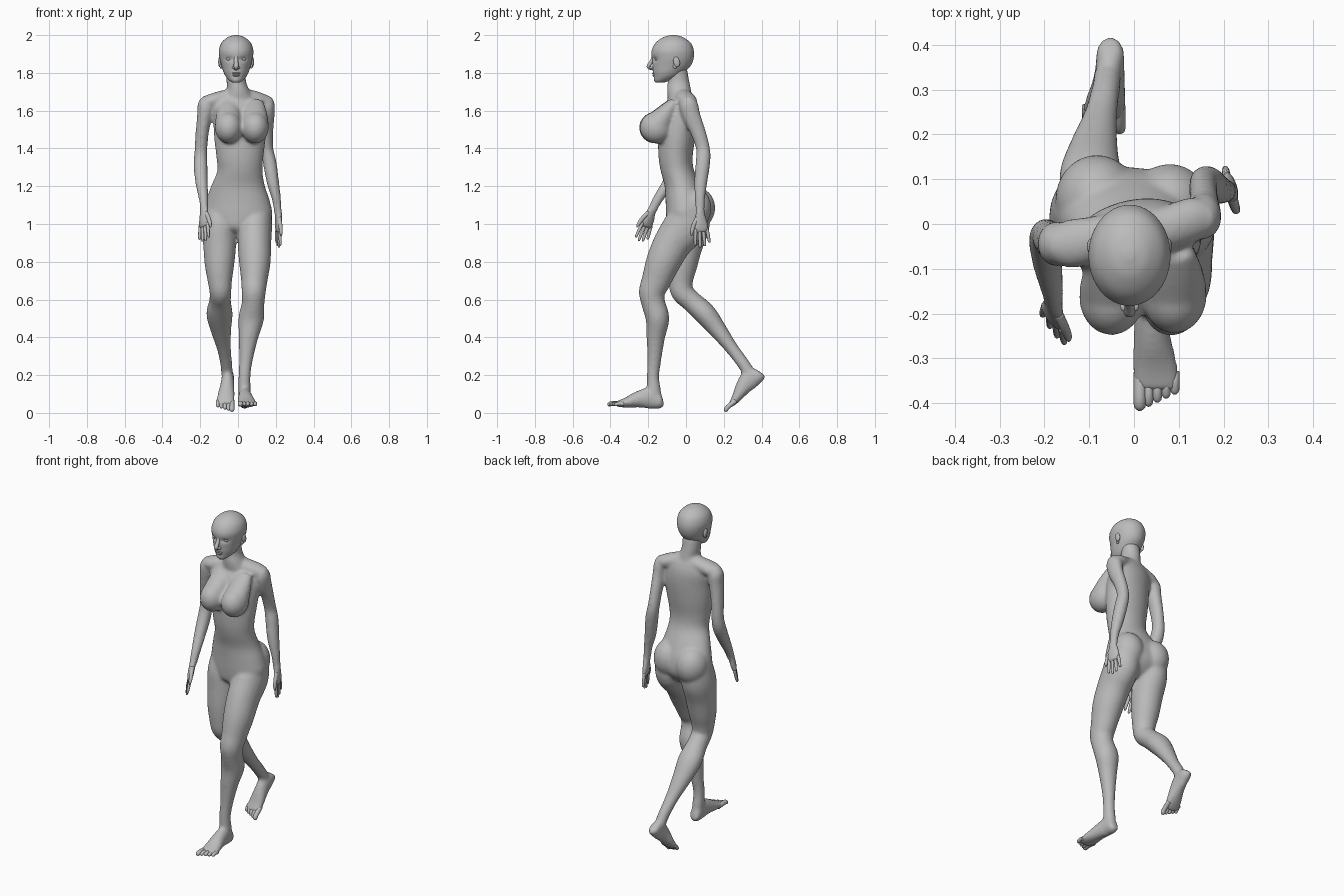
import bpy
import bmesh
import math
from mathutils import Matrix, Vector

if "Cube" in bpy.data.objects:
    bpy.data.objects.remove(bpy.data.objects["Cube"])

CM = 0.01  # all part measurements below are in hundredths of a unit
X_AXIS, Y_AXIS, Z_AXIS = Vector((1, 0, 0)), Vector((0, 1, 0)), Vector((0, 0, 1))

grey = bpy.data.materials.new("plain grey")
grey.use_nodes = True
GREY = (0.5, 0.5, 0.5, 1)
grey.diffuse_color = GREY
grey.node_tree.nodes["Principled BSDF"].inputs["Base Color"].default_value = GREY


def smooth_rows(rows, steps):
    """Catmull-Rom interpolation of whole rows: place, radii and twist."""
    rows = [Vector(tuple(r) + (0,) * (6 - len(r))) for r in rows]
    rows = [rows[0]] + rows + [rows[-1]]
    out = []
    for a, b, c, d in zip(rows, rows[1:], rows[2:], rows[3:]):
        for i in range(steps):
            t = i / steps
            out.append(b + (c - a) * (t / 2)
                       + (a * 2 - b * 5 + c * 4 - d) * (t * t / 2)
                       + (b * 3 - a - c * 3 + d) * (t ** 3 / 2))
    out.append(rows[-2])
    return out


def tube(bm, rows, side=X_AXIS, matrix=Matrix(), segments=20, steps=4, level=False):
    """Loft oval rings; each row is x, y, z, side radius, other radius, twist."""
    samples = smooth_rows(rows, steps)
    centres = [Vector(s[:3]) for s in samples]
    rings = []
    for i, (s, centre) in enumerate(zip(samples, centres)):
        ahead = centres[min(i + 1, len(centres) - 1)]
        along = (ahead - centres[max(i - 1, 0)]).normalized()
        if level:
            along = Z_AXIS
        u = Matrix.Rotation(math.radians(s[5]), 3, "Z") @ side
        u = (u - along * u.dot(along)).normalized()
        v = along.cross(u)
        ring = []
        for k in range(segments):
            angle = math.tau * k / segments
            p = centre + u * s[3] * math.cos(angle) + v * s[4] * math.sin(angle)
            ring.append(bm.verts.new((matrix @ p) * CM))
        rings.append(ring)
    for low, high in zip(rings, rings[1:]):
        for k in range(segments):
            n = (k + 1) % segments
            bm.faces.new((low[k], low[n], high[n], high[k]))
    bm.faces.new(rings[0])
    bm.faces.new(rings[-1])


def ball(bm, centre, radii, tilt=0):
    matrix = (Matrix.Translation(Vector(centre) * CM) @ Matrix.Rotation(tilt, 4, "X")
              @ Matrix.Diagonal(Vector(radii) * CM).to_4x4())
    bmesh.ops.create_uvsphere(bm, u_segments=24, v_segments=14, radius=1, matrix=matrix)


def finish(bm, name):
    bmesh.ops.recalc_face_normals(bm, faces=bm.faces)
    mesh = bpy.data.meshes.new(name)
    bm.to_mesh(mesh)
    bm.free()
    mesh.materials.append(grey)
    for face in mesh.polygons:
        face.use_smooth = True
    obj = bpy.data.objects.new(name, mesh)
    bpy.context.collection.objects.link(obj)
    return obj


# Body: overlapping forms fused into one skin
body = bmesh.new()
# trunk, twisted between shoulders and hips
tube(body, [(0, -2, 170, 6, 4.5, 10), (0, -2.3, 167, 12, 6.2, 10),
            (0, -3.3, 162, 14.3, 8.5, 11), (1, -4, 155, 14.3, 9.5, 10),
            (1, -5, 145, 13.6, 9.7, 6), (1, -5.5, 135, 12.4, 9, 2),
            (1, -4.5, 128, 12, 8.9, 0), (0, -1.5, 120, 14.3, 9.8, -4),
            (0, 0.5, 112, 17, 11.2, -7), (0, 1, 104, 18, 11.4, -8),
            (-0.5, -0.5, 98, 12, 9, -8), (-0.5, -1, 95, 7, 5, -8)], segments=32, level=True)
# neck and shoulder girdle
tube(body, [(-1, -5, 183, 5.5, 5.5), (-1, -4, 176, 5.2, 5.7),
            (0, -3.7, 171, 6, 6.4), (0, -3, 165, 9, 6.5)], level=True)
tube(body, [(-18, -4.5, 164, 4, 3.5), (-14, -4.4, 165, 5.5, 4), (-7, -3, 167, 5, 4),
            (0, -2, 168, 5, 4), (7, -1, 167, 5, 4), (13, 1, 165, 5, 4),
            (16, 1.5, 164, 4, 3.5)], side=Y_AXIS)
# bust, sloping out from the collar
for x, y in ((-5, -16.2), (9, -15.8)):
    ball(body, (x, y, 151), (7.3, 8.7, 8.4))
    tube(body, [(x, y + 10, 165, 4.5, 2.5), (x, y + 5.5, 159, 6.3, 5),
                (x, y + 1, 152.5, 7.2, 7.2), (x, y, 150, 6, 6)])
# seat
ball(body, (-8.3, 5.5, 108.5), (9.3, 10, 11))
ball(body, (8, 4, 108.5), (9, 9.5, 11))
# left leg, stepping forward
tube(body, [(9, 1, 106, 8.8, 10), (9, -0.5, 99, 9.1, 11.5), (8.7, -7, 90, 8.9, 10.2),
            (8.9, -12, 80, 8.4, 9.2), (8.6, -15.8, 70, 7, 7.8),
            (8.3, -18, 64, 6.4, 7), (8, -17.3, 58, 6, 6.3),
            (7, -15.1, 50, 6.8, 6.3), (5.5, -16, 40, 5.2, 4.9),
            (4.2, -16.8, 28, 3.6, 3.7), (3.4, -17.5, 19, 3.2, 3.3),
            (3.5, -17, 11, 3.3, 3.8), (3.5, -17, 5, 2.8, 3.4)])
# right leg, trailing with a bent knee
tube(body, [(-9.3, 3, 106, 8.7, 10), (-9.8, 1.5, 98, 9.2, 10.8), (-9.7, -0.5, 88, 8.7, 9.2),
            (-9.8, -2, 78, 7.8, 8), (-9.6, -2.8, 70, 6.5, 6.6),
            (-9.3, -2, 64, 5.8, 6), (-9.5, 3, 59, 5.8, 5.6),
            (-9.8, 10.2, 52.3, 7, 5.9), (-9, 17, 43.8, 5.5, 4.7),
            (-7.5, 24, 34.5, 3.8, 3.5), (-6.3, 30, 26.5, 3.2, 3.3),
            (-5.8, 33.5, 21, 3.1, 3.3)])
# right arm, swinging forward
tube(body, [(-16, -4.5, 167, 3, 3), (-16.7, -4.5, 163, 4.7, 5),
            (-17.7, -4.2, 157, 4, 4.8), (-19, -3.3, 148, 3.5, 4.2),
            (-19.7, -2.5, 138, 3.4, 3.7), (-19.8, -4, 131, 3.7, 3.9),
            (-19.3, -9, 122, 3.3, 3.4), (-18.2, -15, 113, 2.5, 2.7),
            (-17.9, -18, 107, 2, 2.5)])
# left arm, swinging back
tube(body, [(15, 1, 167, 3, 3), (15.3, 1.4, 163, 4.2, 5), (15.8, 3, 157, 3.5, 4.8),
            (15.5, 6.3, 149, 3.2, 4.1), (15.5, 9, 140, 3.2, 3.7),
            (16.7, 9, 133, 3.6, 3.9), (18.5, 7.8, 122, 3.3, 3.5),
            (20.4, 7.4, 113, 2.4, 2.7), (21.2, 7.4, 105, 1.9, 2.4)])


# Feet: heel and arch join the skin, toes are separate
def foot(side_name, matrix):
    tube(body, [(3.5, -12, 6, 2, 2.2), (3.5, -13.8, 6, 3.2, 4), (3.6, -19, 7.8, 3.5, 5.7),
                (4, -25, 7.2, 4.1, 4.5), (4.6, -31, 5.6, 5, 2.9),
                (5, -35, 4.9, 5.1, 1.9), (5, -37.3, 4.8, 4.5, 1.3)], matrix=matrix)
    bm = bmesh.new()
    for i in range(5):
        x, tip, r = 1.3 + 1.95 * i, -41.6 + 0.9 * i, 1.4 if i == 0 else 1.08
        tube(bm, [(x, -33, 4.6, r, r), (x, tip + 3, 5, r, r),
                  (x, tip + 0.8, 4.5, r * 0.9, r * 0.85), (x, tip, 4.3, r / 3, r / 3)],
             matrix=matrix, segments=10)
    finish(bm, side_name + "_toes")


foot("left", Matrix())
foot("right", Matrix.Translation((-5.4, 41, 19.4))
     @ Matrix.Rotation(math.radians(43), 4, "X")
     @ Matrix.Diagonal((-0.95, 0.95, 0.95, 1)) @ Matrix.Translation((-3.6, 12.5, -4)))


# Hands: palm joins the skin, fingers and thumb are separate
def hand(side_name, wrist, swing, turn):
    matrix = (Matrix.Translation(wrist) @ Matrix.Rotation(math.radians(swing), 4, "X")
              @ Matrix.Rotation(math.radians(turn), 4, "Z"))
    tube(body, [(0, 0, 2, 1.8, 2.3), (0, 0, -2, 1.8, 3.1), (0, 0, -6, 1.7, 4.1),
                (0, 0, -9, 1.4, 4.1), (0, 0, -10.2, 0.9, 3.6)], side=X_AXIS, matrix=matrix)
    bm = bmesh.new()
    for i, length in enumerate((7.6, 9, 8.4, 6.6)):
        y = 2 * i - 3
        tube(bm, [(0, y, -8, 0.9, 1), (0, y * 1.2, -9 - length / 2, 0.85, 0.9),
                  (0, y * 1.3, -9 - length * 0.92, 0.65, 0.7),
                  (0, y * 1.3, -9 - length, 0.25, 0.25)], matrix=matrix, segments=10)
    tube(bm, [(0, -1.5, -2, 1.2, 1.3), (0, -4, -6, 1.1, 1.2), (0, -5.3, -9.5, 0.9, 0.9),
              (0, -5.6, -11.5, 0.3, 0.3)], matrix=matrix, segments=10)
    finish(bm, side_name + "_fingers")


hand("right", (-18, -18, 107.5), -20, 38)
hand("left", (21.4, 7.5, 105.5), 4, 15)

skin = finish(body, "body")
remesh = skin.modifiers.new("fuse", "REMESH")
remesh.mode = "VOXEL"
remesh.voxel_size = 0.008
remesh.use_smooth_shade = True
relax = skin.modifiers.new("relax", "SMOOTH")
relax.factor = 0.5
relax.iterations = 12

# Head: skull and jaw, with eye sockets shaped by soft dents
head = bmesh.new()
tube(head, [(-1, -14, 174.8, 1.8, 2), (-1, -12.5, 176, 3.6, 4.4),
            (-1, -10.4, 178, 5.4, 6.7), (-1, -9.1, 180.5, 6.7, 8.4),
            (-1, -7.6, 184, 7.8, 10.2), (-1, -7, 188, 8.8, 11.1),
            (-1, -7, 192, 9.1, 11.1), (-1, -6.8, 196, 7.7, 9.2),
            (-1, -6.8, 198.9, 4.4, 5.2), (-1, -6.8, 200, 1, 1.2)],
     segments=48, steps=7, level=True)
for v in head.verts:
    if v.co.y < -0.09:
        for side in (-1, 1):
            eye = Vector((v.co.x / CM + 1 - side * 3.6, (v.co.z / CM - 187.3) * 1.6))
            v.co.y += CM * math.exp(-eye.length_squared / 4)
for side in (-1, 1):
    ball(head, (-1 + side * 3.6, -15.5, 187.3), (1.7, 1, 0.8))
    # ears: outer shell with a lobe
    ball(head, (-1 + side * 8.6, -5, 185.8), (0.9, 1.7, 2.8), math.radians(12))
    ball(head, (-1 + side * 8, -5.8, 183.5), (0.7, 1.1, 1.3))
    # nostrils
    ball(head, (-1 + side * 1.2, -18.3, 182.8), (0.9, 1.2, 0.7))
# nose, lips and chin
tube(head, [(-1, -17, 189.5, 1, 0.8), (-1, -18.2, 186.3, 1.1, 0.9),
            (-1, -19.7, 183.7, 1.3, 1.1), (-1, -19.2, 182.6, 1, 0.9),
            (-1, -17, 181.8, 0.9, 0.6)], segments=14)
ball(head, (-1, -16.6, 180.8), (2.2, 1, 1.4))
ball(head, (-1, -16.8, 179.8), (2.3, 1.2, 0.55))
ball(head, (-1, -16.5, 178.7), (1.9, 1.3, 0.65))
ball(head, (-1, -14.8, 176.5), (2.6, 2.2, 1.7))
finish(head, "head")
